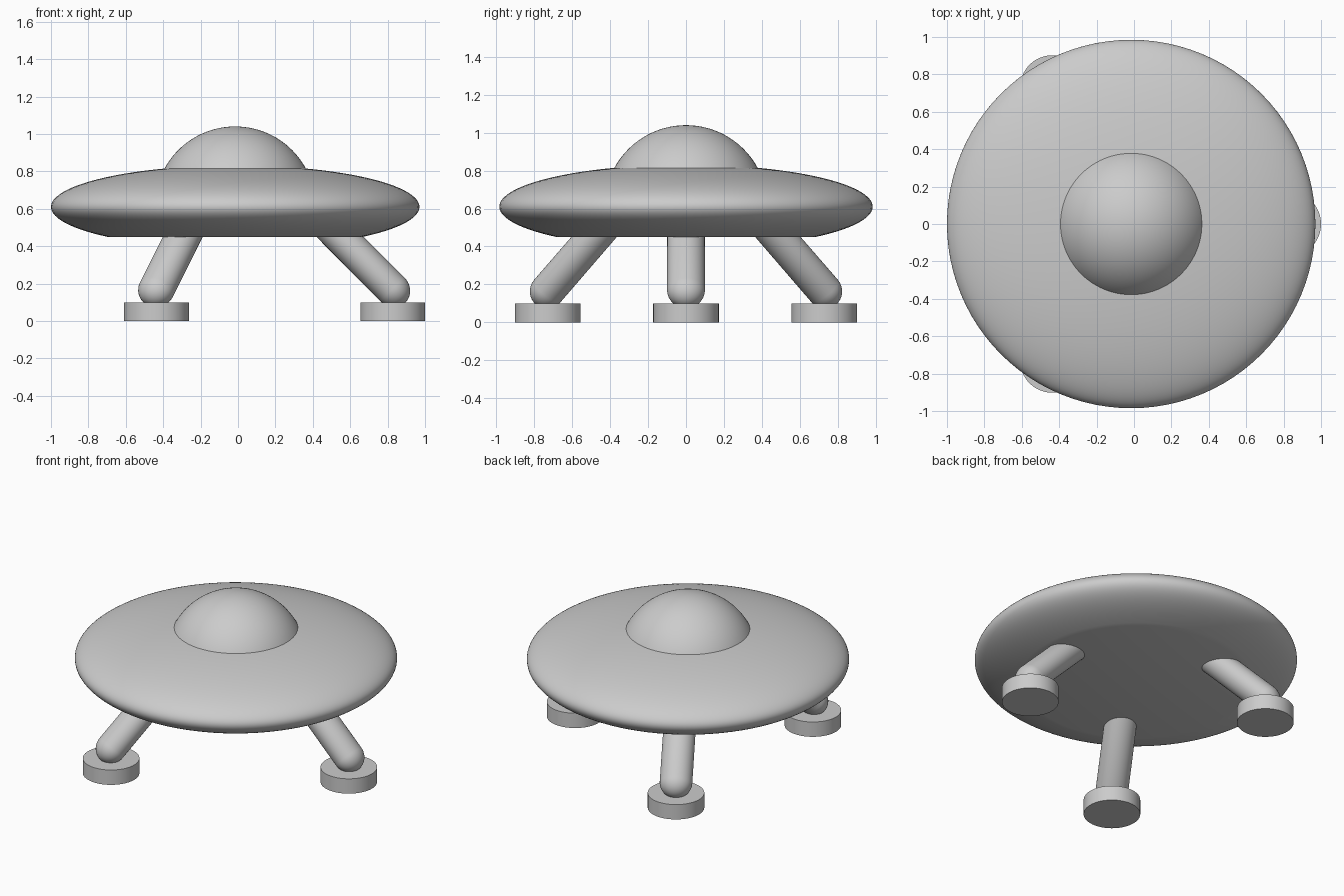
import bpy, bmesh, math
from mathutils import Vector, Matrix

if "Cube" in bpy.data.objects:
    bpy.data.objects.remove(bpy.data.objects["Cube"])

CX = -0.015      # axis of the saucer
MID = 0.61       # height of the rim

grey = bpy.data.materials.new("light_grey")
grey.use_nodes = True
colour = (0.6, 0.6, 0.6, 1)
grey.diffuse_color = colour
grey.node_tree.nodes["Principled BSDF"].inputs["Base Color"].default_value = colour


def finish(obj, name):
    obj.name = obj.data.name = name
    obj.data.materials.append(grey)
    bpy.ops.object.select_all(action='DESELECT')
    obj.select_set(True)
    bpy.context.view_layer.objects.active = obj
    bpy.ops.object.shade_smooth_by_angle(angle=math.radians(35))
    return obj


def lathe(name, profile, steps=96):
    """Spin a profile of (radius, height) points about the saucer axis."""
    bm = bmesh.new()
    verts = [bm.verts.new((r, 0, z)) for r, z in profile]
    edges = [bm.edges.new(pair) for pair in zip(verts, verts[1:])]
    bmesh.ops.spin(bm, geom=verts + edges, cent=(0, 0, 0), axis=(0, 0, 1),
                   angle=math.tau, steps=steps)
    bmesh.ops.remove_doubles(bm, verts=bm.verts, dist=0.0001)
    bmesh.ops.recalc_face_normals(bm, faces=bm.faces)
    mesh = bpy.data.meshes.new(name)
    bm.to_mesh(mesh)
    bm.free()
    obj = bpy.data.objects.new(name, mesh)
    obj.location.x = CX
    bpy.context.collection.objects.link(obj)
    return finish(obj, name)


def arc(rx, rz, start, end, count):
    """Points on an ellipse centred at rim height."""
    angles = [start + (end - start) * i / count for i in range(count + 1)]
    return [(max(0, rx * math.cos(a)), MID + rz * math.sin(a)) for a in angles]


# Saucer hull with a flat belly, and the dome on top
belly = math.asin(-0.16 / 0.222)
lathe("saucer_hull", [(0, 0.45)] + arc(0.985, 0.222, belly, math.pi / 2, 48))
lathe("dome", arc(0.43, 0.43, 0.3, math.pi / 2, 24))


def leg(name, foot, top, radius=0.1):
    """Round-ended strut, slightly flattened along its slant."""
    axis = top - foot
    bm = bmesh.new()
    bmesh.ops.create_uvsphere(bm, u_segments=40, v_segments=24, radius=radius)
    for v in bm.verts:
        if v.co.z > 0.001:
            v.co.z += axis.length
    side = Vector((0, 0, 1)).cross(axis).normalized()
    along = axis.normalized()
    across = side.cross(along)
    turn = Matrix((across, side, along)).transposed().to_4x4()
    flatten = Matrix.Diagonal((0.9, 1, 1, 1))
    bm.transform(Matrix.Translation(foot) @ turn @ flatten)
    mesh = bpy.data.meshes.new(name)
    bm.to_mesh(mesh)
    bm.free()
    obj = bpy.data.objects.new(name, mesh)
    bpy.context.collection.objects.link(obj)
    finish(obj, name)


# Three splayed legs with round foot pads
for where, angle in (("left", 0), ("back_right", 120), ("front_right", 240)):
    out = Vector((math.cos(math.radians(angle)), math.sin(math.radians(angle)), 0))
    centre = Vector((CX, 0, 0))
    leg(where + "_leg", centre + out * 0.84 + Vector((0, 0, 0.17)),
        centre + out * 0.5 + Vector((0, 0, 0.51)))
    pad = centre + out * 0.842
    bpy.ops.mesh.primitive_cylinder_add(vertices=64, radius=0.173, depth=0.1,
                                        location=(pad.x, pad.y, 0.05))
    finish(bpy.context.object, where + "_foot_pad")
